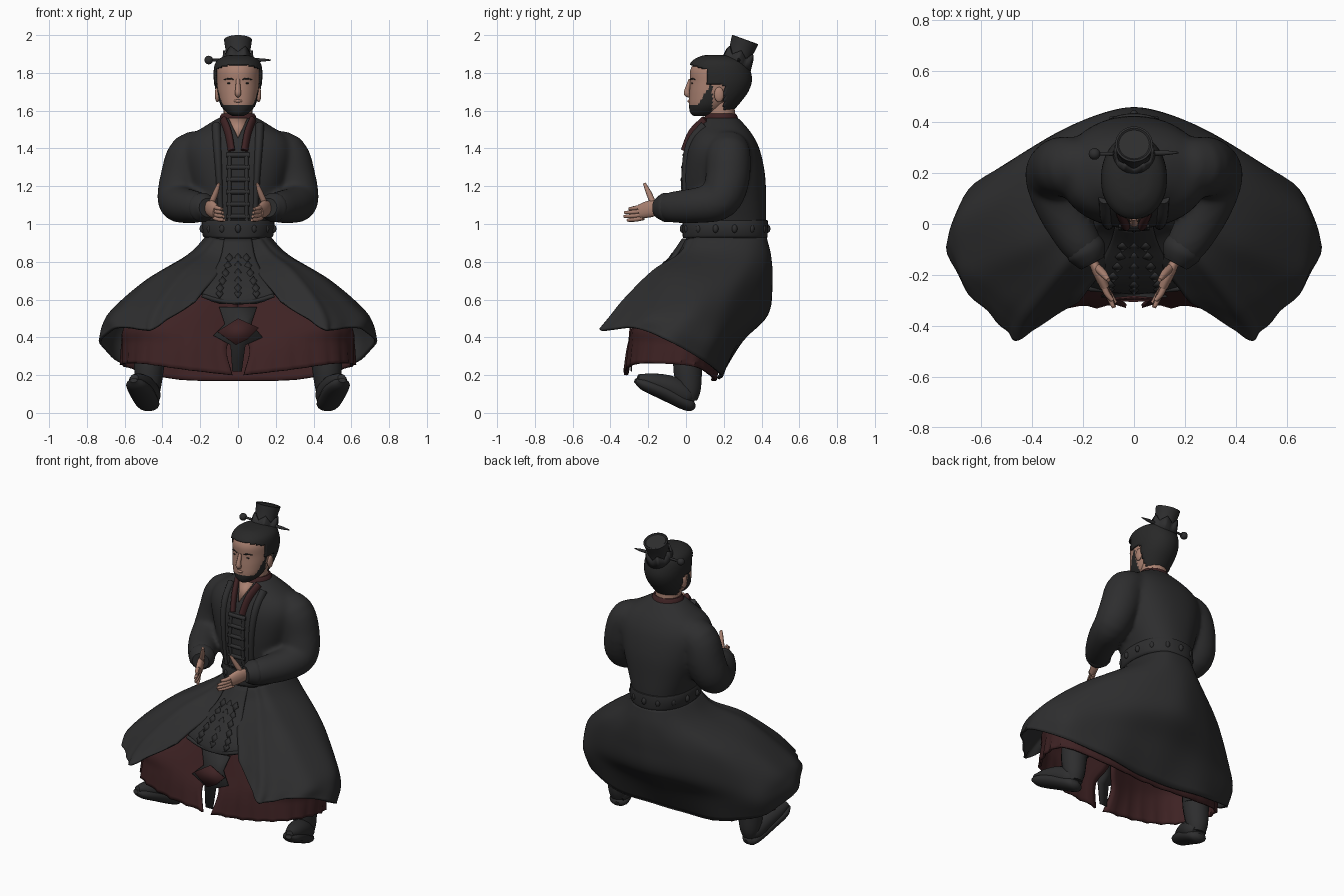
import bpy, bmesh, math
from mathutils import Vector as V, Matrix


def mat(name, r, g, b):
    m = bpy.data.materials.new(name)
    m.diffuse_color = (r, g, b, 1)
    return m


BLACK = mat("black cloth", 0.027, 0.027, 0.028)
RED = mat("dark red cloth", 0.048, 0.016, 0.017)
SKIN = mat("skin", 0.40, 0.22, 0.165)
HAIR = mat("black hair", 0.021, 0.021, 0.021)


def finish(name, bm, mats, angle=50, thick=0):
    bmesh.ops.recalc_face_normals(bm, faces=bm.faces[:])
    for f in bm.faces:
        f.smooth = True
    me = bpy.data.meshes.new(name)
    bm.to_mesh(me)
    bm.free()
    for m in mats:
        me.materials.append(m)
    me.set_sharp_from_angle(angle=math.radians(angle))
    ob = bpy.data.objects.new(name, me)
    bpy.context.collection.objects.link(ob)
    if thick:
        md = ob.modifiers.new("thickness", 'SOLIDIFY')
        md.thickness, md.offset = thick, 0
    return ob


def smooth_path(pts, n):
    """Catmull-Rom through tuples, n steps for each span."""
    p = [V(q) for q in pts]
    p = [p[0] * 2 - p[1]] + p + [p[-1] * 2 - p[-2]]
    out = []
    for i in range(1, len(p) - 2):
        a, b, c, d = p[i - 1:i + 3]
        for k in range(n):
            t = k / n
            out.append(0.5 * (2 * b + (c - a) * t + (2 * a - 5 * b + 4 * c - d) * t * t
                              + (3 * b - a - 3 * c + d) * t ** 3))
    return out + [p[-2]]


def grid(rows, closed=False, caps=False, bm=None):
    bm = bm or bmesh.new()
    vs = [[bm.verts.new(p) for p in r] for r in rows]
    n = len(rows[0])
    for a, b in zip(vs, vs[1:]):
        for j in range(n if closed else n - 1):
            k = (j + 1) % n
            bm.faces.new((a[j], a[k], b[k], b[j]))
    if caps:
        bm.faces.new(vs[0])
        bm.faces.new(vs[-1])
    return bm


def rings(stations, steps=4, seg=40, p=2.0):
    """Stations are (z, half width, front y, back y)."""
    rows = []
    for z, w, f, b in smooth_path(stations, steps):
        row = []
        for i in range(seg):
            a = 2 * math.pi * i / seg
            c, s = math.cos(a), math.sin(a)
            row.append((w * math.copysign(abs(c) ** (2 / p), c),
                        (f + b) / 2 + (b - f) / 2 * math.copysign(abs(s) ** (2 / p), s), z))
        rows.append(row)
    return grid(rows, True, True)


def tube(name, pts, m, flat=1.0, steps=4, seg=14, into=None):
    """Points are (x, y, z, radius)."""
    q = smooth_path(pts, steps)
    c = [V(v[:3]) for v in q]
    ref, rows = None, []
    for i, v in enumerate(q):
        t = (c[min(i + 1, len(c) - 1)] - c[max(i - 1, 0)]).normalized()
        if ref is None:
            ref = t.cross(V((0, 0, 1)) if abs(t.z) < 0.9 else V((0, 1, 0)))
        ref = (ref - t * ref.dot(t)).normalized()
        up = t.cross(ref)
        rows.append([c[i] + v[3] * (ref * flat * math.cos(a) + up * math.sin(a))
                     for a in (2 * math.pi * k / seg for k in range(seg))])
    bm = grid(rows, True, True, into)
    return bm if into else finish(name, bm, [m])


def ball(name, loc, size, m):
    bm = bmesh.new()
    bmesh.ops.create_uvsphere(bm, u_segments=16, v_segments=10, radius=1,
                              matrix=Matrix.Translation(loc) @ Matrix.Diagonal((*size, 1)))
    return finish(name, bm, [m])


def plate(name, outline, m, thick=0.008):
    bm = bmesh.new()
    bm.faces.new([bm.verts.new(p) for p in outline])
    return finish(name, bm, [m], thick=thick)


def drape(name, levels, m, ripple, folds, corner=False):
    """Each level runs from back centre to front edge; mirrored to both sides."""
    lines = []
    for lv in levels:
        if corner:  # tighten the curve at the pointed front corner
            a, b, c = (V(q) for q in lv[4:7])
            lv = lv[:5] + [a.lerp(b, .65), b, b.lerp(c, .35), c]
        full = [(-q[0], q[1], q[2]) for q in lv[:0:-1]] + lv
        lines.append(smooth_path(full, 7))
    cols = [smooth_path(col, 6) for col in zip(*lines)]
    rows = [list(r) for r in zip(*cols)]
    for i, r in enumerate(rows):
        t, n = i / (len(rows) - 1), len(r) - 1
        for j, p in enumerate(r):
            w = ripple * t * t * math.cos(2 * math.pi * folds * abs(2 * j / n - 1))
            p += V((p.x, p.y - 0.05, 0)).normalized() * w
    return finish(name, grid(rows), [m], thick=0.014)


# long coat skirt, open at the front and spread over the bent knees
drape("coat_skirt", [
    [(0, .42, .93), (.09, .40, .93), (.145, .32, .93), (.165, .2, .93), (.145, .08, .93), (.11, .02, .92), (.04, -.01, .91)],
    [(0, .445, .82), (.12, .42, .82), (.22, .33, .83), (.265, .19, .83), (.235, .04, .84), (.17, -.03, .84), (.06, -.05, .82)],
    [(0, .45, .68), (.22, .39, .68), (.42, .26, .68), (.49, .10, .69), (.42, -.07, .73), (.28, -.17, .75), (.11, -.16, .73)],
    [(0, .425, .52), (.30, .34, .51), (.57, .18, .50), (.66, .03, .54), (.60, -.16, .57), (.40, -.32, .60), (.17, -.24, .66)],
    [(0, .29, .38), (.34, .25, .37), (.62, .15, .38), (.71, -.03, .45), (.66, -.2, .5), (.45, -.40, .5), (.20, -.28, .62)],
    [(0, .165, .18), (.35, .185, .20), (.62, .10, .27), (.725, -.09, .38), (.64, -.27, .45), (.46, -.45, .44), (.22, -.30, .59)],
], BLACK, 0.006, 8, True)

# red under-skirt with a front slit
drape("under_skirt", [
    [(0, .40, .62), (.2, .34, .62), (.38, .22, .62), (.44, .06, .6), (.38, -.12, .62), (.2, -.18, .63), (0, -.16, .62)],
    [(0, .32, .45), (.3, .25, .45), (.54, .12, .44), (.59, -.06, .46), (.48, -.24, .47), (.27, -.27, .46), (.01, -.22, .45)],
    [(0, .19, .32), (.32, .18, .32), (.57, .08, .34), (.60, -.08, .36), (.49, -.25, .37), (.28, -.30, .36), (.06, -.28, .34)],
    [(0, .14, .17), (.34, .15, .18), (.58, .06, .24), (.60, -.10, .26), (.50, -.26, .26), (.29, -.315, .23), (.03, -.315, .20)],
], RED, 0.008, 14)

# torso and sleeves, blended into one soft coat body
TORSO = [(.88, .15, 0, .42), (1.0, .18, -.005, .425), (1.1, .215, -.015, .425), (1.25, .265, -.018, .42),
         (1.38, .29, -.005, .395), (1.46, .26, .025, .36), (1.515, .18, .065, .32), (1.565, .10, .10, .275)]
TORSO_Q = smooth_path(TORSO, 8)
bm = rings(TORSO, 5, 48, 2.3)
for s in (-1, 1):
    tube("", [(s * x, y, z, r) for x, y, z, r in (
        (.15, .23, 1.38, .10), (.25, .225, 1.37, .118), (.295, .22, 1.24, .118), (.32, .18, 1.13, .108),
        (.29, .07, 1.10, .096), (.225, -.05, 1.09, .086), (.185, -.11, 1.088, .074))], BLACK, seg=20, into=bm)
body = finish("coat_body", bm, [BLACK])
md = body.modifiers.new("blend", 'REMESH')
md.mode, md.voxel_size, md.use_smooth_shade = 'VOXEL', 0.013, True
md = body.modifiers.new("soften", 'SMOOTH')
md.factor, md.iterations = 0.5, 14

# belt with studs, and the neck
finish("belt", rings([(.925, .17, -.015, .428), (.94, .188, -.018, .432), (1.01, .192, -.018, .434),
                      (1.02, .18, -.012, .43)], 2, 48, 2.3), [BLACK], 35)
for i in range(14):
    a = 2 * math.pi * (i + .5) / 14
    ball("belt_stud", (.193 * math.cos(a), .207 + .225 * math.sin(a), .975), (.015, .015, .022), BLACK)
tube("neck", [(0, .2, 1.48, .08), (0, .185, 1.56, .078), (0, .18, 1.66, .078)], SKIN)


def front(x, z, out=0.0):
    """Point on the chest surface."""
    s = min(TORSO_Q, key=lambda q: abs(q[0] - z))
    r = max(0, 1 - abs(x / s[1]) ** 2.3) ** (1 / 2.3)
    return (x, (s[2] + s[3]) / 2 - (s[3] - s[2]) / 2 * r - out, z)


# collars, lapels and the ladder of chest fasteners
finish("inner_collar", rings([(1.53, .105, .085, .285), (1.57, .095, .10, .272), (1.585, .085, .11, .262)], 2, 32), [RED])
plate("neck_opening", [front(-.05, 1.56, .014), front(.05, 1.56, .014), front(0, 1.455, .014)], SKIN)
for s in (-1, 1):
    tube("red_collar_band", [(*front(s * .078, 1.55, .002), .028), (*front(s * .052, 1.48, .002), .03),
                             (*front(s * .035, 1.385, -.004), .03)], RED, .6)
    tube("lapel", [(*front(s * .115, 1.52, -.008), .03), (*front(s * .11, 1.42, -.008), .028),
                   (*front(s * .10, 1.25, -.006), .022), (*front(s * .09, 1.03, -.006), .02)], BLACK, .8)
    tube("fastener_rail", [(*front(s * .045, z, -.002), .011) for z in (1.37, 1.25, 1.13, 1.02)], BLACK)
for i in range(6):
    tube("fastener_bar", [(*front(x, 1.04 + i * .065, -.002), .013) for x in (-.06, 0, .06)], BLACK)

# hanging apron with a low raised diamond pattern
APRON = [(.92, .07, -.015), (.82, .09, -.085), (.74, .13, -.165), (.66, .19, -.235), (.61, .18, -.262), (.58, .09, -.27)]
rows = [[(w * k / 8, y + .02 * (k / 8) ** 2, z) for k in range(-8, 9)] for z, w, y in smooth_path(APRON, 4)]
finish("apron", grid(rows), [BLACK], thick=.014)
tube("apron_hem", [(x, -.262 + .3 * x * x, .585 + 1.0 * x * x, .011) for x in (-.19, -.1, 0, .1, .19)], BLACK)
for z, w, y in smooth_path(APRON, 2)[2:8]:
    for k in (-.5, 0, .5):
        x = w * k
        plate("apron_diamond", [(x - .02, y - .004, z), (x, y - .022, z - .024), (x + .02, y - .004, z),
                                (x, y + .012, z + .024)], BLACK, .008)

# dark centre fold and red flap in front of the slit
plate("slit_fold", [(-.10, -.225, .56), (.10, -.225, .56), (.07, -.25, .47), (.13, -.285, .40), (.04, -.285, .36),
                    (.02, -.29, .22), (-.03, -.29, .22), (-.04, -.285, .36), (-.13, -.285, .41), (-.07, -.25, .47)], BLACK)
plate("slit_flap", [(-.11, -.295, .43), (0, -.285, .50), (.11, -.295, .45), (.05, -.30, .39), (-.01, -.302, .36)], RED)

for s in (-1, 1):
    # cuffs
    tube("cuff", [(s * .20, -.085, 1.088, .076), (s * .185, -.11, 1.088, .078), (s * .17, -.14, 1.087, .062),
                  (s * .162, -.155, 1.087, .05)], BLACK)
    # hands, palms facing each other
    tube("palm", [(s * .165, -.14, 1.087, .034), (s * .14, -.19, 1.08, .045), (s * .115, -.245, 1.065, .038)], SKIN, .5)
    for i in range(4):
        z = 1.092 - i * .02
        e = (.30, .325, .328, .31)[i]
        tube("finger", [(s * .125, -.225, z, .012), (s * (.108 - i * .003), -.27, z - .008, .012),
                        (s * (.085 - i * .004), -e, z - .012, .008)], SKIN, seg=8)
    tube("thumb", [(s * .145, -.17, 1.10, .016), (s * .12, -.195, 1.16, .015), (s * .10, -.22, 1.215, .008)], SKIN, seg=8)
    # trousers and boots, toes raised and turned out
    tube("trouser_leg", [(s * .12, .2, .74, .1), (s * .38, -.08, .56, .1), (s * .45, .03, .38, .085),
                         (s * .465, .02, .26, .08)], BLACK)
    tube("boot_shaft", [(s * .455, .03, .38, .085), (s * .47, .01, .25, .08), (s * .475, .015, .13, .066),
                        (s * .475, .01, .07, .05)], BLACK)
    tube("boot_foot", [(s * .467, .04, .065, .035), (s * .475, .0, .09, .062), (s * .50, -.08, .135, .062),
                       (s * .53, -.18, .165, .046), (s * .55, -.255, .185, .02)], BLACK, 1.1)
    tube("boot_sole", [(s * .467, .045, .032, .015), (s * .475, .01, .045, .036), (s * .51, -.12, .11, .04),
                       (s * .54, -.22, .15, .032), (s * .553, -.268, .172, .012)], BLACK, 1.7)

# head, with the beard coloured along the jaw
HEAD = [(1.572, .03, .04, .12), (1.59, .06, .022, .18), (1.63, .09, .016, .22), (1.69, .106, .018, .27),
        (1.75, .112, .022, .30), (1.81, .112, .022, .31), (1.85, .095, .045, .29), (1.875, .05, .1, .22)]
bm = rings(HEAD, 6, 80, 2.1)
for f in bm.faces:
    c = f.calc_center_median()
    if c.z < 1.628 + 1.6 * max(0, c.y - .06) and c.y < .14:
        f.material_index = 1
finish("head", bm, [SKIN, HAIR])

# swept-back hair shell, cut along the hairline
HAIRCAP = [(1.59, .075, .06, .235), (1.64, .10, .02, .28), (1.70, .116, .008, .325), (1.76, .124, .012, .345),
           (1.82, .124, .016, .335), (1.86, .11, .035, .31), (1.885, .07, .08, .25), (1.892, .02, .12, .2)]
bm = rings(HAIRCAP, 6, 64, 2.1)
gone = []
for f in bm.faces:
    c = f.calc_center_median()
    if not (c.z > 1.842 - .3 * max(0, c.y - .03) or (c.y > .20 and c.z > 1.6) or (c.y > .105 and c.z > 1.735)):
        gone.append(f)
bmesh.ops.delete(bm, geom=gone, context='FACES')
finish("hair", bm, [HAIR], thick=.008)

# face details
tube("nose", [(0, .024, 1.765, .010), (0, .008, 1.715, .014), (0, .006, 1.69, .017), (0, .02, 1.677, .010)], SKIN)
tube("lips", [(-.026, .024, 1.651, .004), (0, .016, 1.651, .008), (.026, .024, 1.651, .004)], SKIN)
for s in (-1, 1):
    ball("ear", (s * .110, .175, 1.685), (.013, .026, .04), SKIN)
    ball("eye", (s * .045, .033, 1.745), (.014, .004, .004), HAIR)
    tube("eyebrow", [(s * .022, .025, 1.765, .003), (s * .045, .032, 1.77, .004), (s * .075, .049, 1.764, .002)], HAIR)

# tall tilted hair crown with a pointed lower band, and the long pin
TILT = Matrix.Translation((0, .262, 1.834)) @ Matrix.Rotation(math.radians(-20), 4, 'X')
prof = [(-.02, .078), (.0, .075), (.03, .066), (.08, .064), (.12, .070), (.15, .074), (.152, .066), (.147, .06)]
rows = [[TILT @ V((r * math.cos(a), r * math.sin(a), z)) for a in (2 * math.pi * k / 32 for k in range(32))]
        for z, r in prof]
finish("hair_crown", grid(rows, True, True), [BLACK], 35)
rows = [[], []]
for k in range(48):
    a = 2 * math.pi * k / 48
    h = .055 + .035 * abs((k % 8) - 4) / 4
    rows[0].append(TILT @ V((.079 * math.cos(a), .079 * math.sin(a), -.005)))
    rows[1].append(TILT @ V((.073 * math.cos(a), .073 * math.sin(a), h)))
finish("crown_band", grid(rows, True), [BLACK], thick=.012)
tube("hair_pin", [(-.15, .275, 1.868, .007), (0, .277, 1.868, .008), (.11, .279, 1.868, .01), (.175, .28, 1.868, .003)], BLACK)
ball("pin_knob", (-.155, .275, 1.868), (.023, .023, .023), BLACK)
